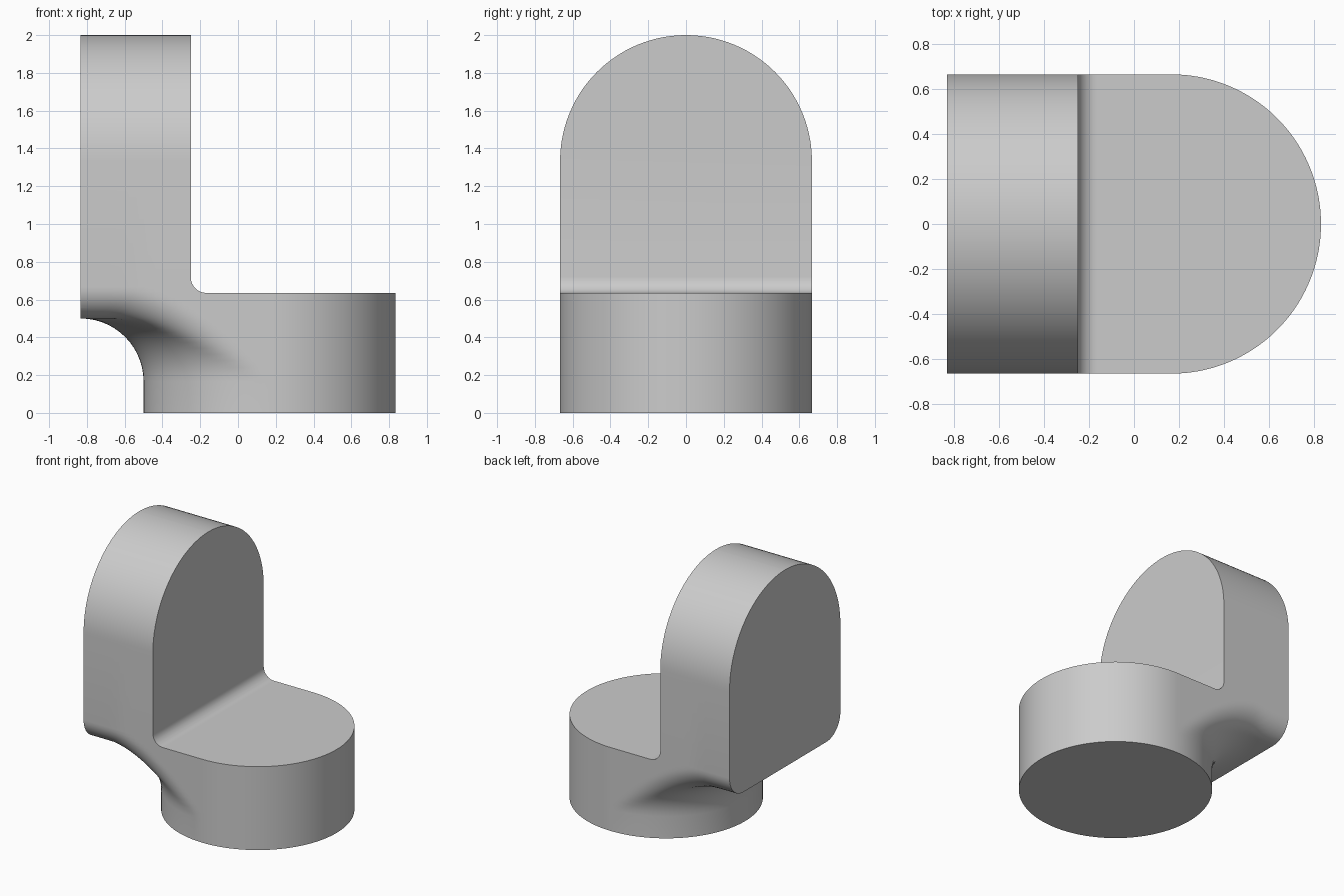
import bpy, bmesh
from math import sin, cos, radians, sqrt, hypot

if "Cube" in bpy.data.objects:
    bpy.data.objects.remove(bpy.data.objects["Cube"])

CX, RAD = 1 / 6, 2 / 3         # axis and radius of the round foot, half width of the slab
FLARE, EDGE = 1 / 3, 1 / 6     # concave fillet below the slab, convex rounding of its edges
Z0 = 1 / 6                     # height where the concave fillet starts
ARCH_Z = 4 / 3                 # centre height of the arched top
RAYS = 180


def outside(rho, phi, z):
    """Signed distance to the flared foot limited by the side walls, with a rounded edge."""
    y = abs(rho * sin(phi))
    wall = y - RAD
    sy = abs(sin(phi))
    if z <= Z0:
        under, c = rho - RAD, sy
    elif rho >= RAD + FLARE:
        under, c = Z0 + FLARE - z, 0.0
    else:
        dr, dz = RAD + FLARE - rho, z - Z0
        d = hypot(dr, dz)
        under, c = FLARE - d, sy * dr / d
    a, b = under + EDGE, wall + EDGE
    if a > 0 and b > 0 and a > c * b and b > c * a and c < 0.9999:
        return sqrt((a * a + b * b - 2 * c * a * b) / (1 - c * c)) - EDGE
    return max(under, wall)


def ring(z):
    pts = []
    for i in range(RAYS):
        phi = radians(360 * i / RAYS)
        if cos(phi) > -1e-6:
            rho = RAD
        else:
            lo, hi = 0.3, min(1.4 / -cos(phi), 3.0)
            for _ in range(40):
                mid = (lo + hi) / 2
                if outside(mid, phi, z) < 0:
                    lo = mid
                else:
                    hi = mid
            rho = lo
        pts.append((CX + rho * cos(phi), rho * sin(phi)))
    return pts


def make_object(name, bm):
    bmesh.ops.recalc_face_normals(bm, faces=bm.faces[:])
    mesh = bpy.data.meshes.new(name)
    bm.to_mesh(mesh)
    bm.free()
    obj = bpy.data.objects.new(name, mesh)
    bpy.context.collection.objects.link(obj)
    return obj


def loft(name, loops):
    bm = bmesh.new()
    rows = [[bm.verts.new(p) for p in loop] for loop in loops]
    n = len(rows[0])
    for r0, r1 in zip(rows, rows[1:]):
        for i in range(n):
            j = (i + 1) % n
            bm.faces.new((r0[i], r0[j], r1[j], r1[i]))
    bm.faces.new(rows[0][::-1])
    bm.faces.new(rows[-1])
    return make_object(name, bm)


# Bracket blank: foot, flared underside, rounded slab edges, then arched top
levels = [0.0] + [Z0 + FLARE * sin(radians(89.5 * k / 14)) for k in range(15)]
levels += [Z0 + FLARE + EDGE * (1 - cos(radians(4 + 86 * k / 10))) for k in range(11)]
loops = [[(x, y, z) for x, y in ring(z)] for z in levels]
plan = ring(ARCH_Z)
for k in range(29):
    t = radians(89.8 * k / 28)
    loops.append([(x, y * cos(t), ARCH_Z + RAD * sin(t)) for x, y in plan])
bracket = loft("bracket", loops)

# L-shaped side profile with an inner fillet trims the blank
FACE, STEP, FIL = -0.25, 0.635, 0.083
side = [(-5 / 6, -0.3), (1.2, -0.3), (1.2, STEP)]
for k in range(9):
    t = radians(270 - 90 * k / 8)
    side.append((FACE + FIL + FIL * cos(t), STEP + FIL + FIL * sin(t)))
side += [(FACE, 2.3), (-5 / 6, 2.3)]
trim = loft("trim_profile", [[(x, y, z) for x, z in side] for y in (-1, 1)])
trim.hide_render = True

mod = bracket.modifiers.new("trim", 'BOOLEAN')
mod.operation = 'INTERSECT'
mod.solver = 'EXACT'
mod.object = trim
bpy.context.view_layer.objects.active = bracket
bracket.select_set(True)
bpy.ops.object.modifier_apply(modifier=mod.name)
bpy.data.objects.remove(trim)

# Smooth curved skin, crisp edges
bpy.ops.object.shade_smooth_by_angle(angle=radians(30))
